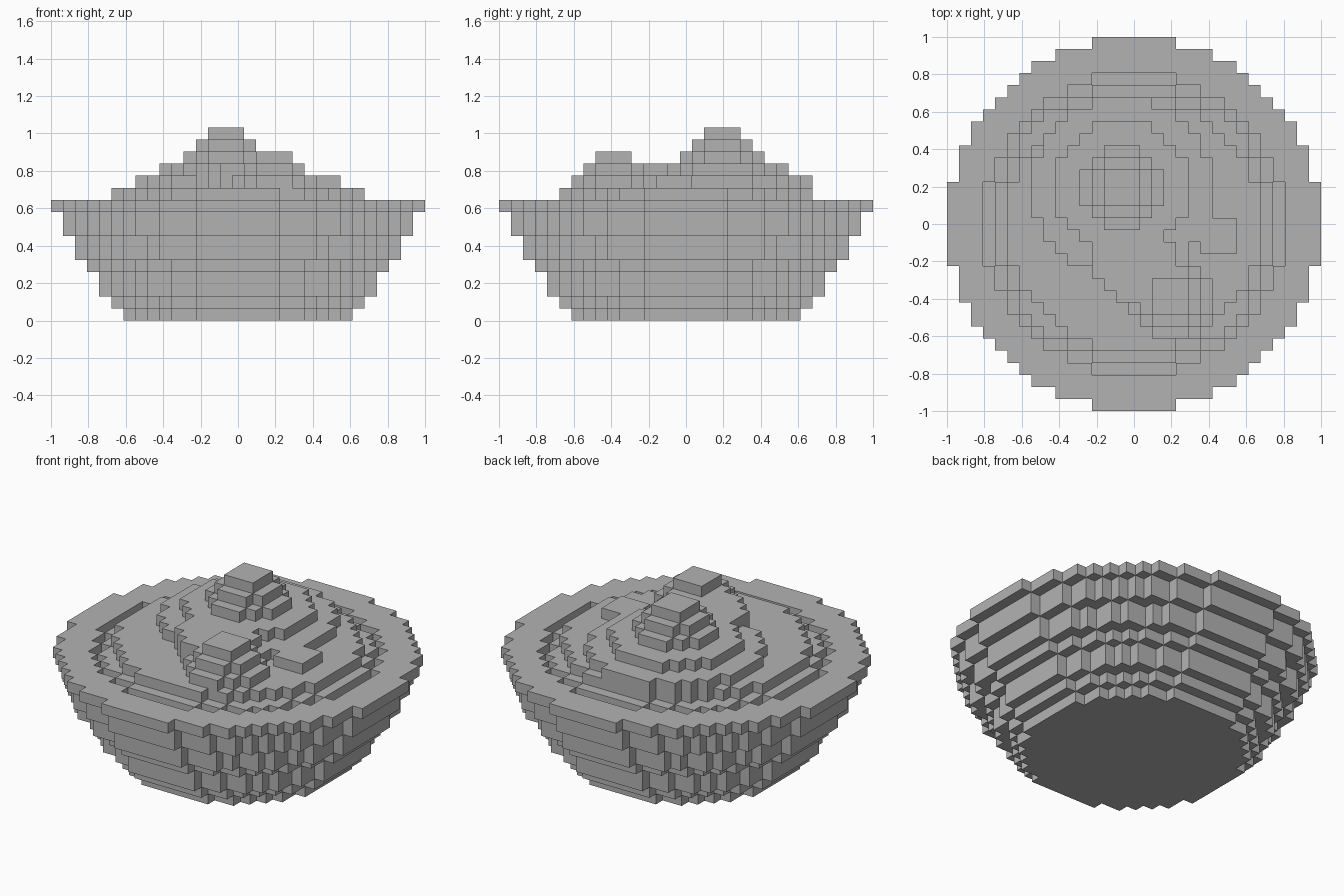
import bpy, bmesh
from mathutils import Vector

cube = bpy.data.objects.get("Cube")
if cube:
    bpy.data.objects.remove(cube, do_unlink=True)

UNIT = 2 / 31  # edge of one block

grey = bpy.data.materials.new("plain grey")
grey.use_nodes = True
colour = (0.45, 0.45, 0.45, 1)
grey.diffuse_color = colour
grey.node_tree.nodes["Principled BSDF"].inputs["Base Color"].default_value = colour


def disc(radius, layer, cx=0, cy=0):
    """Blocks of a round slab, one layer high."""
    span = range(-int(radius), int(radius) + 1)
    return {(cx + i, cy + j, layer) for i in span for j in span
            if i * i + j * j <= radius * radius}


def mound(cx, cy, top, radii):
    """Stepped hill, radii listed from the top layer down."""
    blocks = set()
    for step, radius in enumerate(radii):
        blocks |= disc(radius, top - step, cx, cy)
    return blocks


# Bowl: stepped rings widening to the rim, which has a round opening
bowl = set()
for layer, radius in enumerate([9.5, 10.5, 11.5, 11.5, 12.5, 13.5, 13.5, 14.5, 14.5, 15.5]):
    bowl |= disc(radius, layer)
bowl -= disc(12.5, 9)

# Filling: two flat discs
filling = disc(11.5, 9) | disc(10.5, 10)

# Heaps: tall hill, low hill, bridge between them and a side lump
heaps = mound(-1, 3, 15, [1.5, 2.5, 3.5, 5.5, 7.5])
heaps |= mound(3, -6, 13, [1.5, 2.5, 3.5])
heaps |= mound(0, -3, 12, [3.5, 3.5])
heaps |= mound(7, -1, 11, [1.5])

solid = bowl | filling | heaps


def build(name, blocks):
    """Mesh of the block faces that are open to the air."""
    bm = bmesh.new()
    for block in sorted(blocks):
        centre = Vector(block) + Vector((0, 0, 0.5))
        for axis in range(3):
            for sign in (-1, 1):
                normal = Vector((0, 0, 0))
                normal[axis] = sign
                if tuple(int(a + b) for a, b in zip(block, normal)) in solid:
                    continue
                u = Vector((0, 0, 0))
                u[(axis + 1) % 3] = 0.5
                v = normal.cross(u)
                mid = centre + normal * 0.5
                corners = (mid - u - v, mid + u - v, mid + u + v, mid - u + v)
                bm.faces.new([bm.verts.new(c * UNIT) for c in corners])
    bmesh.ops.remove_doubles(bm, verts=bm.verts, dist=UNIT / 100)
    bmesh.ops.dissolve_limit(bm, angle_limit=0.01, verts=bm.verts, edges=bm.edges)
    mesh = bpy.data.meshes.new(name)
    bm.to_mesh(mesh)
    bm.free()
    mesh.materials.append(grey)
    bpy.context.collection.objects.link(bpy.data.objects.new(name, mesh))


build("bowl", bowl)
build("filling", filling)
build("heaps", heaps)
